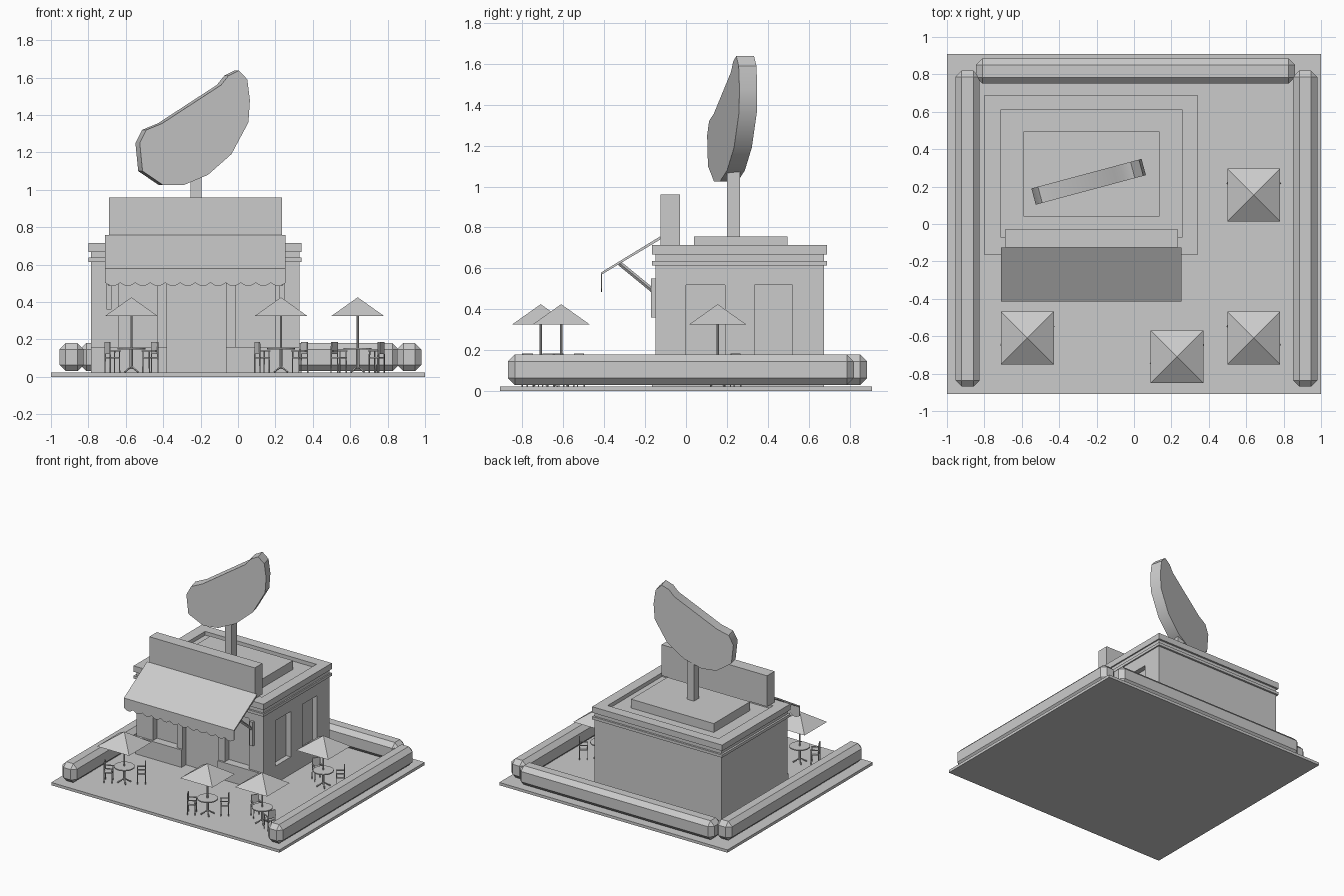
import bpy, bmesh
from math import sin, cos, pi, radians, atan2
from mathutils import Matrix, Vector

if "Cube" in bpy.data.objects:
    bpy.data.objects.remove(bpy.data.objects["Cube"])

grey = bpy.data.materials.new("plain grey")
grey.use_nodes = True
tone = (0.6, 0.6, 0.6, 1)
grey.diffuse_color = tone
grey.node_tree.nodes["Principled BSDF"].inputs["Base Color"].default_value = tone


def finish(name, bm):
    bmesh.ops.recalc_face_normals(bm, faces=bm.faces)
    mesh = bpy.data.meshes.new(name)
    bm.to_mesh(mesh)
    bm.free()
    mesh.materials.append(grey)
    ob = bpy.data.objects.new(name, mesh)
    bpy.context.collection.objects.link(ob)
    return ob


def add_box(bm, x, y, z, turn=Matrix()):
    """Box from (low, high) ranges on each axis."""
    size = Matrix.Diagonal((x[1] - x[0], y[1] - y[0], z[1] - z[0], 1))
    mid = Matrix.Translation(((x[0] + x[1]) / 2, (y[0] + y[1]) / 2, (z[0] + z[1]) / 2))
    return bmesh.ops.create_cube(bm, size=1, matrix=turn @ mid @ size)["verts"]


def box(name, x, y, z):
    bm = bmesh.new()
    add_box(bm, x, y, z)
    return finish(name, bm)


def add_rod(bm, a, b, r, sides=6, r2=None):
    a, b = Vector(a), Vector(b)
    d = b - a
    m = Matrix.Translation((a + b) / 2) @ d.to_track_quat("Z", "Y").to_matrix().to_4x4()
    bmesh.ops.create_cone(bm, cap_ends=True, segments=sides, radius1=r,
                          radius2=r if r2 is None else r2, depth=d.length, matrix=m)


def extrude_outline(name, points, depth):
    """Extrude a closed 3D outline along a vector."""
    bm = bmesh.new()
    face = bm.faces.new([bm.verts.new(p) for p in points])
    new = bmesh.ops.extrude_face_region(bm, geom=[face])["geom"]
    bmesh.ops.translate(bm, vec=depth, verts=[v for v in new if isinstance(v, bmesh.types.BMVert)])
    return finish(name, bm)


def carve(ob, name, boxes):
    bm = bmesh.new()
    for b in boxes:
        add_box(bm, *b)
    cutter = finish(name, bm)
    cutter.hide_render = True
    cutter.hide_viewport = True
    cutter.display_type = "WIRE"
    mod = ob.modifiers.new("openings", "BOOLEAN")
    mod.operation, mod.solver, mod.object = "DIFFERENCE", "EXACT", cutter
    bpy.context.view_layer.update()
    flat = bpy.data.meshes.new_from_object(ob.evaluated_get(bpy.context.evaluated_depsgraph_get()))
    ob.modifiers.clear()
    ob.data = flat
    bpy.data.objects.remove(cutter)


# Ground and building shell
GROUND = 0.022
box("ground_slab", (-1, 1), (-0.91, 0.91), (0, GROUND))
walls = box("walls", (-0.785, 0.33), (-0.15, 0.675), (GROUND, 0.68))
carve(walls, "wall_openings", [
    ((-0.64, -0.43), (-0.3, -0.1), (0.16, 0.56)),
    ((-0.38, -0.065), (-0.3, -0.11), (0, 0.56)),
    ((-0.01, 0.2), (-0.3, -0.1), (0.16, 0.56)),
    ((0.29, 0.5), (0.0, 0.19), (0.16, 0.52)),
    ((0.29, 0.5), (0.335, 0.52), (0.16, 0.52))])
for side, span in (("right", (-0.785, -0.38)), ("left", (-0.065, 0.33))):
    box("front_plinth_" + side, span, (-0.165, -0.15), (GROUND, 0.16))

# Cornice, roof and sign board
box("cornice_ledge", (-0.8, 0.34), (-0.165, 0.69), (0.615, 0.637))
parapet = box("parapet", (-0.8, 0.34), (-0.165, 0.69), (0.668, 0.715))
carve(parapet, "roof_recess", [((-0.715, 0.26), (-0.07, 0.61), (0.685, 0.8))])
box("roof_platform", (-0.59, 0.135), (0.04, 0.495), (0.68, 0.755))
box("sign_board", (-0.69, 0.235), (-0.125, -0.03), (0.715, 0.96))

# Awning sheet with scalloped valance and wall brackets
L, R = -0.71, 0.255
extrude_outline("awning", [(L, -0.125, 0.757), (L, -0.125, 0.742),
                           (L, -0.415, 0.568), (L, -0.415, 0.58)], (R - L, 0, 0))
count, steps = 12, 6
edge = [(L + (R - L) * i / (count * steps), -0.415,
         0.503 - 0.018 * abs(sin(pi * i / steps))) for i in range(count * steps + 1)]
extrude_outline("awning_valance", [(R, -0.415, 0.575), (L, -0.415, 0.575)] + edge, (0, 0.005, 0))
for side, x in (("right", -0.69), ("left", 0.235)):
    bm = bmesh.new()
    add_box(bm, (x - 0.013, x + 0.013), (-0.172, -0.15), (0.36, 0.55))
    add_rod(bm, (x, -0.16, 0.49), (x, -0.325, 0.625), 0.011, 4)
    finish("awning_bracket_" + side, bm)

# Rooftop post and curved emblem
box("emblem_post", (-0.255, -0.195), (0.2, 0.265), (0.75, 1.12))
outline = [(-0.525, 1.25), (-0.49, 1.32), (-0.405, 1.355), (-0.09, 1.56), (-0.05, 1.61),
           (0.005, 1.638), (0.05, 1.59), (0.064, 1.48), (0.056, 1.36), (-0.035, 1.19),
           (-0.16, 1.08), (-0.29, 1.025), (-0.4, 1.025), (-0.51, 1.1)]
ang = radians(15)
emblem = extrude_outline("emblem", [((x + 0.233) / cos(ang), -0.045, z) for x, z in outline],
                         (0, 0.09, 0))
emblem.data.transform(Matrix.Translation((-0.245, 0.225, 0)) @ Matrix.Rotation(ang, 4, "Z"))

# Hedges with chamfered edges and narrowed ends
for name, x, y in (("hedge_right", (-0.955, -0.825), (-0.87, 0.82)),
                   ("hedge_left", (0.85, 0.98), (-0.87, 0.82)),
                   ("hedge_back", (-0.845, 0.86), (0.75, 0.885))):
    bm = bmesh.new()
    add_box(bm, x, y, (0.03, 0.18))
    bmesh.ops.bevel(bm, geom=bm.edges[:], offset=0.034, segments=1, affect="EDGES")
    finish(name, bm)


def add_chair(bm, turn):
    """Armchair at the origin, facing -y, placed by a matrix."""
    add_box(bm, (-0.03, 0.03), (-0.03, 0.03), (0.075, 0.085), turn)
    add_box(bm, (-0.028, 0.028), (0.027, 0.034), (0.1, 0.163), turn)
    for s in (-1, 1):
        for y, top in ((-0.026, 0.115), (0.03, 0.155)):
            add_rod(bm, turn @ Vector((s * 0.031, y, 0)), turn @ Vector((s * 0.028, y, top)), 0.0035, 5)
        add_box(bm, (s * 0.03 - 0.004, s * 0.03 + 0.004), (-0.032, 0.03), (0.112, 0.118), turn)


# Dining sets: table, parasol and two chairs turned to the table
spots = [(-0.57, -0.61, ((-0.1, -0.05), (0.1, 0.07))),
         (0.23, -0.71, ((-0.1, -0.05), (0.1, 0.07))),
         (0.64, -0.61, ((-0.1, 0.07), (0.1, -0.05))),
         (0.64, 0.155, ((-0.1, 0.07), (0.1, 0.07)))]
for n, (cx, cy, chairs) in enumerate(spots, 1):
    place = Matrix.Translation((cx, cy, GROUND))

    bm = bmesh.new()
    add_rod(bm, (0, 0, 0.123), (0, 0, 0.131), 0.075, 20)
    add_rod(bm, (0, 0, 0.02), (0, 0, 0.125), 0.009, 8)
    for k in range(4):
        a = pi / 4 + k * pi / 2
        add_rod(bm, (0, 0, 0.035), (0.05 * cos(a), 0.05 * sin(a), 0.004), 0.005, 5)
    finish("table_%d" % n, bm).data.transform(place)

    bm = bmesh.new()
    add_rod(bm, (0, 0, 0.1), (0, 0, 0.39), 0.006, 8)
    finish("parasol_pole_%d" % n, bm).data.transform(place)

    bm = bmesh.new()
    rim = [bm.verts.new((0.141 * sx, 0.141 * sy, 0.303)) for sx, sy in ((-1, -1), (1, -1), (1, 1), (-1, 1))]
    for top, ring in ((0.403, rim), (0.397, rim)):
        tip = bm.verts.new((0, 0, top))
        for i in range(4):
            bm.faces.new((ring[i], ring[(i + 1) % 4], tip))
    finish("parasol_%d" % n, bm).data.transform(place)

    for c, (dx, dy) in enumerate(chairs, 1):
        bm = bmesh.new()
        add_chair(bm, Matrix.Translation((dx, dy, 0)) @ Matrix.Rotation(atan2(dy, dx) - pi / 2, 4, "Z"))
        finish("chair_%d_%d" % (n, c), bm).data.transform(place)

# Smooth the emblem rim, keeping its sharp front and back edges
bpy.ops.object.select_all(action="DESELECT")
emblem.select_set(True)
bpy.context.view_layer.objects.active = emblem
bpy.ops.object.shade_smooth_by_angle(angle=radians(35))
